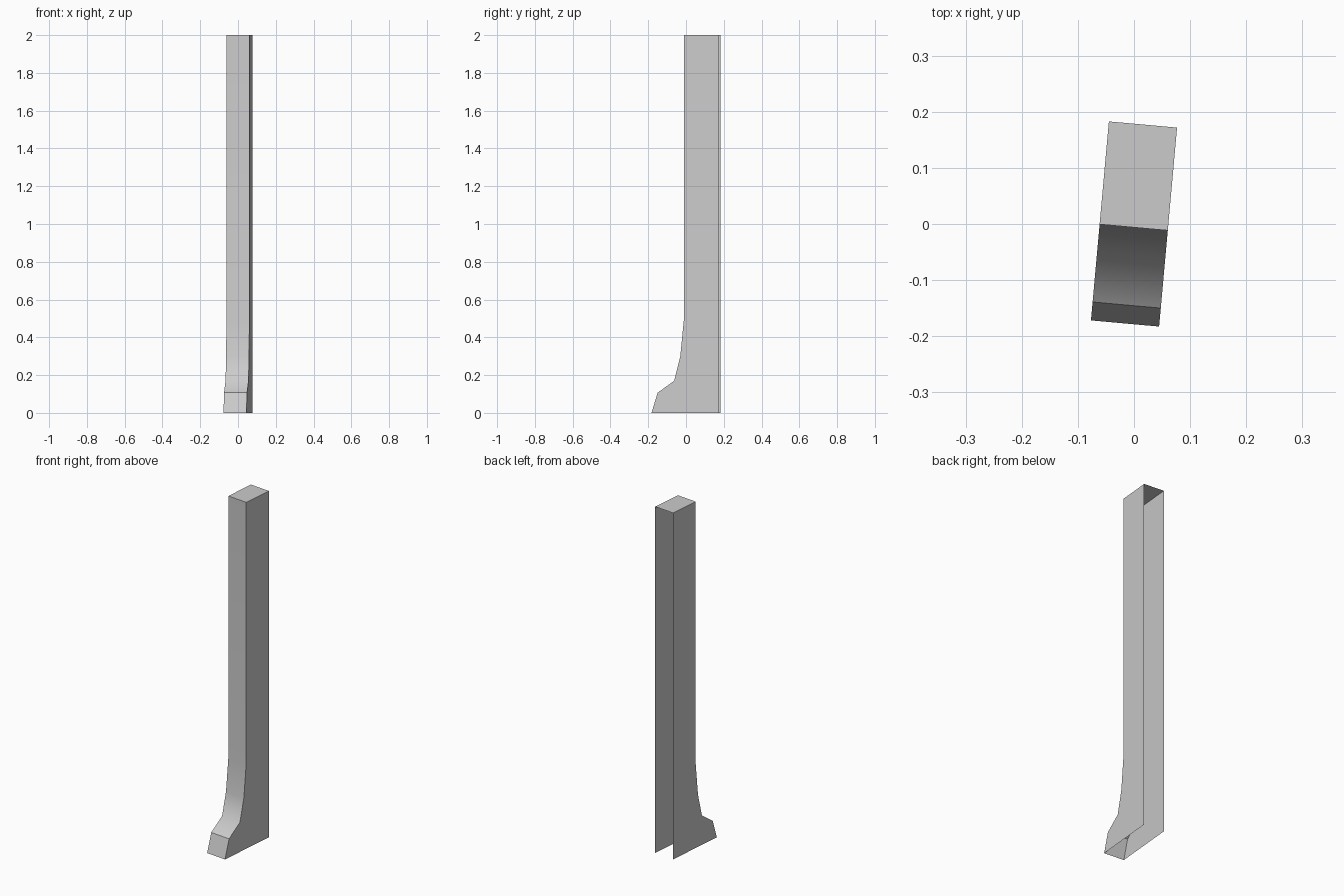
import bpy, bmesh, math
from mathutils import Matrix

cube = bpy.data.objects.get("Cube")
if cube:
    bpy.data.objects.remove(cube, do_unlink=True)

HALF_WIDTH = 0.061
BACK = 0.178
TURN = math.radians(-5.15)

# Side profile from the back top corner, down the front, to the toe
PROFILE = [(BACK, 2.0), (-0.006, 2.0), (-0.006, 0.49), (-0.025, 0.3),
           (-0.057, 0.17), (-0.145, 0.107), (-BACK, 0.0)]
SHARP_ROWS = (1, 5)  # top front edge and top of the toe

grey = bpy.data.materials.new("plain grey")
grey.use_nodes = True
colour = (0.6, 0.6, 0.6, 1.0)
grey.diffuse_color = colour
grey.node_tree.nodes["Principled BSDF"].inputs["Base Color"].default_value = colour

bm = bmesh.new()
right, left = [[bm.verts.new((x, y, z)) for y, z in PROFILE]
               for x in (-HALF_WIDTH, HALF_WIDTH)]

# Front and top skin, leaving the back and underside open
for i in range(len(PROFILE) - 1):
    bm.faces.new((right[i], right[i + 1], left[i + 1], left[i])).smooth = True

# Flat side walls, each closed by a back bottom corner
for side, x in ((right, -HALF_WIDTH), (left, HALF_WIDTH)):
    corner = bm.verts.new((x, BACK, 0.0))
    loop = side + [corner]
    wall = bm.faces.new(loop if x > 0 else loop[::-1])
    for edge in wall.edges:
        edge.smooth = False

for i in SHARP_ROWS:
    bm.edges.get((right[i], left[i])).smooth = False

# Face the skin outwards
for face in bm.faces:
    face.normal_update()
top = max(bm.faces, key=lambda f: f.calc_center_median().z)
if top.normal.z < 0:
    bmesh.ops.reverse_faces(bm, faces=[f for f in bm.faces if abs(f.normal.x) < 0.5])
for face in bm.faces:
    face.normal_update()
    if abs(face.normal.x) > 0.5 and face.normal.x * face.calc_center_median().x < 0:
        face.normal_flip()

bm.transform(Matrix.Rotation(TURN, 4, "Z"))
mesh = bpy.data.meshes.new("pillar_shell")
bm.to_mesh(mesh)
bm.free()
mesh.materials.append(grey)
pillar = bpy.data.objects.new("pillar_shell", mesh)
bpy.context.collection.objects.link(pillar)
